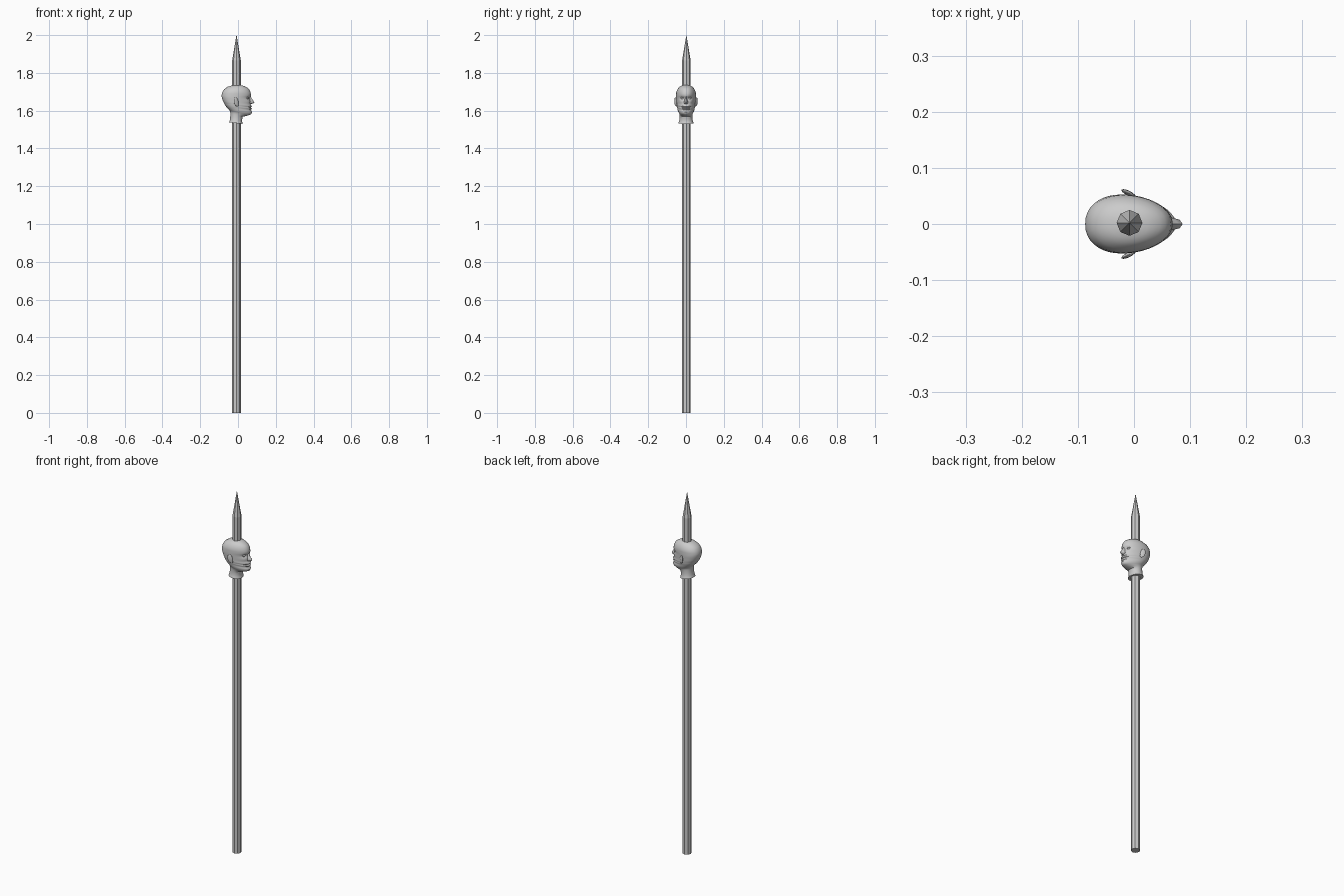
import bpy, bmesh, math
from mathutils import Vector


def make_object(name, bm, smooth=None):
    bmesh.ops.recalc_face_normals(bm, faces=bm.faces)
    me = bpy.data.meshes.new(name)
    bm.to_mesh(me)
    bm.free()
    ob = bpy.data.objects.new(name, me)
    bpy.context.collection.objects.link(ob)
    if smooth:
        bpy.ops.object.select_all(action='DESELECT')
        ob.select_set(True)
        bpy.context.view_layer.objects.active = ob
        bpy.ops.object.shade_smooth_by_angle(angle=math.radians(smooth))
    return ob


def loft(bm, rings, cap_start=True, cap_end=True):
    rows = [[bm.verts.new(p) for p in ring] for ring in rings]
    n = len(rows[0])
    for a, b in zip(rows, rows[1:]):
        for i in range(n):
            j = (i + 1) % n
            bm.faces.new((a[i], a[j], b[j], b[i]))
    if cap_start:
        bm.faces.new(rows[0])
    if cap_end:
        bm.faces.new(rows[-1])


# Octagonal pole with a long pointed tip
CX, CY, R = -0.008, 0.002, 0.023
def circle(r, z):
    return [(CX + r * math.cos(k * math.pi / 4), CY + r * math.sin(k * math.pi / 4), z)
            for k in range(8)]

bm = bmesh.new()
loft(bm, [circle(R, 0), circle(R, 1.865), circle(0.0005, 2.0)])
make_object("pole", bm)

# Head: tilted rings (back x, back z, front x, front z, half width, front taper)
SECTIONS = [
    (-0.047, 1.538, 0.025, 1.530, 0.040, 0.0),
    (-0.042, 1.552, 0.021, 1.547, 0.035, 0.0),
    (-0.040, 1.585, 0.025, 1.568, 0.034, 0.0),
    (-0.042, 1.597, 0.052, 1.574, 0.036, 0.15),
    (-0.047, 1.604, 0.070, 1.581, 0.040, 0.25),
    (-0.055, 1.612, 0.075, 1.592, 0.043, 0.25),
    (-0.062, 1.620, 0.068, 1.604, 0.045, 0.25),
    (-0.067, 1.627, 0.074, 1.611, 0.047, 0.25),
    (-0.070, 1.632, 0.068, 1.617, 0.048, 0.22),
    (-0.073, 1.638, 0.074, 1.623, 0.049, 0.22),
    (-0.077, 1.645, 0.067, 1.633, 0.050, 0.20),
    (-0.083, 1.659, 0.066, 1.650, 0.051, 0.16),
    (-0.086, 1.671, 0.064, 1.667, 0.052, 0.14),
    (-0.087, 1.682, 0.069, 1.680, 0.052, 0.13),
    (-0.083, 1.698, 0.066, 1.700, 0.051, 0.12),
    (-0.073, 1.714, 0.056, 1.717, 0.044, 0.10),
    (-0.054, 1.727, 0.037, 1.729, 0.033, 0.05),
    (-0.030, 1.734, 0.014, 1.735, 0.018, 0.0),
    (-0.012, 1.736, -0.004, 1.736, 0.004, 0.0),
]
N = 40

def head_ring(s):
    xb, zb, xf, zf, hw, taper = s
    ring = []
    for k in range(N):
        a = 2 * math.pi * k / N
        c, sn = math.cos(a), math.sin(a)
        t = (1 + c) / 2
        y = hw * math.copysign(abs(sn) ** 0.9, sn) * (1 - taper * c)
        x, z = xb + (xf - xb) * t, zb + (zf - zb) * t
        # eye sockets and cheekbones pushed along x
        if c > 0:
            g = lambda y0, z0, sy, sz: math.exp(-((abs(y) - y0) / sy) ** 2 - ((z - z0) / sz) ** 2)
            x += -0.010 * g(0.019, 1.667, 0.010, 0.007) + 0.004 * g(0.028, 1.648, 0.012, 0.010)
        ring.append((x, y, z))
    return ring

# in-between rings for a smoother face
fine = []
for a, b in zip(SECTIONS, SECTIONS[1:]):
    fine += [a, tuple((p + q) / 2 for p, q in zip(a, b))]
fine.append(SECTIONS[-1])
bm = bmesh.new()
loft(bm, [head_ring(s) for s in fine])
make_object("head", bm, 50)

# Nose: wedge growing from the bridge to the tip
bm = bmesh.new()
loft(bm, [[(0.056, -w, z), (x - 0.006, -w * 0.6, z), (x, 0, z),
           (x - 0.006, w * 0.6, z), (0.056, w, z)]
          for x, z, w in [(0.066, 1.680, 0.005), (0.071, 1.667, 0.007), (0.080, 1.654, 0.010),
                          (0.087, 1.645, 0.013), (0.083, 1.639, 0.014), (0.070, 1.635, 0.010)]])
make_object("nose", bm, 50)


def blob(name, loc, scale, rot_z=0, rot_y=0):
    bm = bmesh.new()
    bmesh.ops.create_uvsphere(bm, u_segments=14, v_segments=8, radius=1)
    ob = make_object(name, bm, 60)
    ob.location, ob.scale = loc, scale
    ob.rotation_euler = (0, rot_y, rot_z)


# Ears and closed eyes on both sides
for side, s in (("left", 1), ("right", -1)):
    blob(side + "_ear", (-0.010, s * 0.055, 1.647), (0.013, 0.0045, 0.024), -s * 0.45, -0.2)
    blob(side + "_ear_lobe", (-0.004, s * 0.051, 1.631), (0.007, 0.004, 0.009), -s * 0.3)
    blob(side + "_eye", (0.049, s * 0.019, 1.666), (0.008, 0.010, 0.006))
